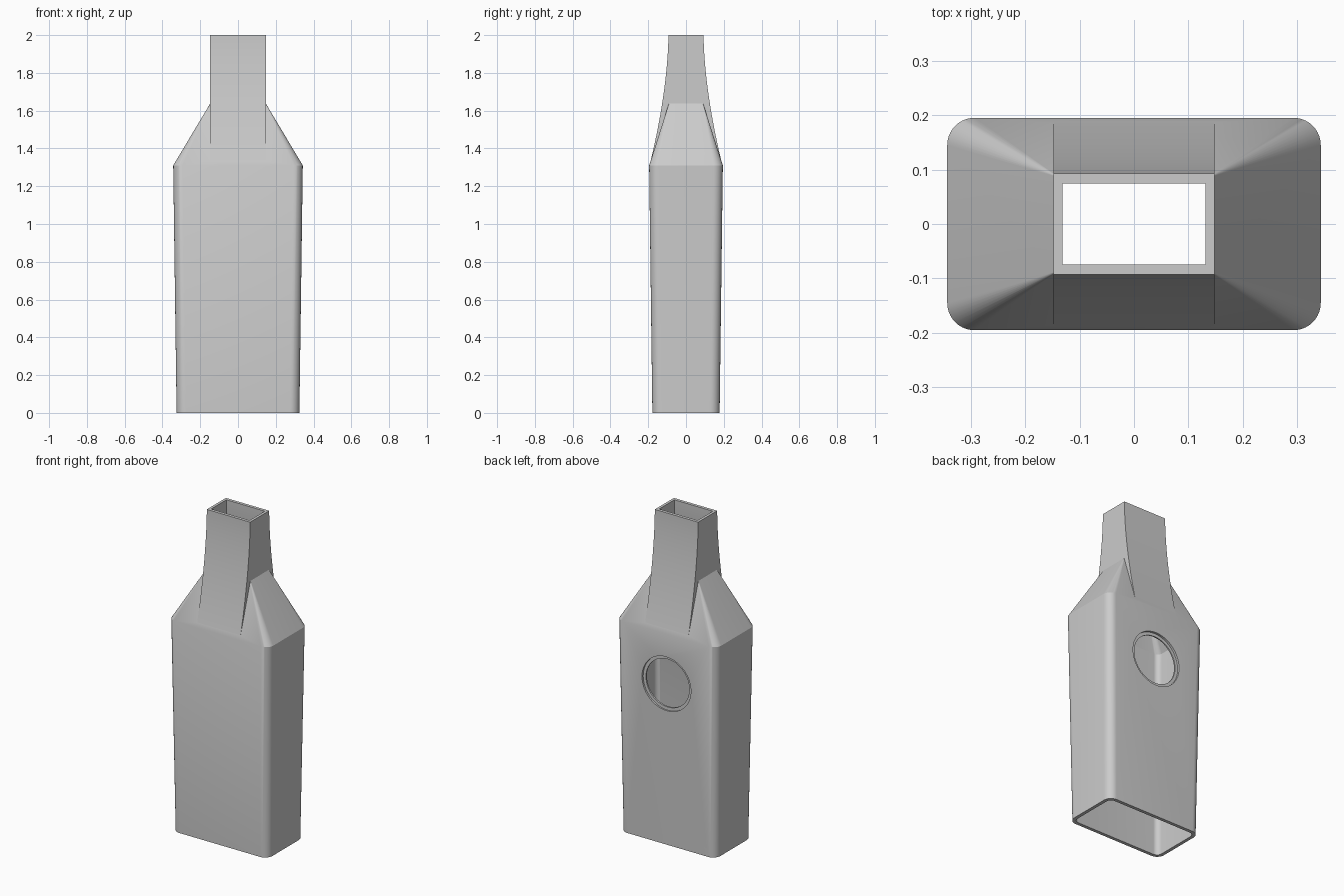
import bpy, bmesh, math
from mathutils import Matrix

if "Cube" in bpy.data.objects:
    bpy.data.objects.remove(bpy.data.objects["Cube"])

grey = bpy.data.materials.new("plain_grey")
grey.use_nodes = True
colour = (0.6, 0.6, 0.6, 1)
grey.diffuse_color = colour
grey.node_tree.nodes["Principled BSDF"].inputs["Base Color"].default_value = colour


def make(name, bm):
    bmesh.ops.recalc_face_normals(bm, faces=bm.faces)
    mesh = bpy.data.meshes.new(name)
    bm.to_mesh(mesh)
    bm.free()
    mesh.materials.append(grey)
    obj = bpy.data.objects.new(name, mesh)
    bpy.context.collection.objects.link(obj)
    return obj


def rounded_rect(hx, hy, r, seg=10):
    pts = []
    for i, (sx, sy) in enumerate([(1, 1), (-1, 1), (-1, -1), (1, -1)]):
        for k in range(seg + 1):
            a = math.pi / 2 * (i + k / seg)
            pts.append((sx * (hx - r) + r * math.cos(a),
                        sy * (hy - r) + r * math.sin(a)))
    return pts


def loft(name, rings):
    """Solid through rounded rectangles given as (z, half x, half y, radius)."""
    bm = bmesh.new()
    loops = [[bm.verts.new((x, y, z)) for x, y in rounded_rect(hx, hy, r)]
             for z, hx, hy, r in rings]
    n = len(loops[0])
    for a, b in zip(loops, loops[1:]):
        for i in range(n):
            j = (i + 1) % n
            bm.faces.new((a[i], a[j], b[j], b[i]))
    bm.faces.new(loops[0])
    bm.faces.new(loops[-1])
    return make(name, bm)


def flared_neck(name, hx, inset, top):
    """Side profile with a concave flare, extruded along x."""
    side = [(0.15, 1.2)]
    for k in range(25):
        t = 1 - k / 24
        side.append((0.093 + 0.1 * t ** 1.7 - inset, 2 - 0.69 * t))
    if top > 2:
        side.append((side[-1][0], top))
    outline = side + [(-y, z) for y, z in reversed(side)]
    bm = bmesh.new()
    face = bm.faces.new([bm.verts.new((-hx, y, z)) for y, z in outline])
    ext = bmesh.ops.extrude_face_region(bm, geom=[face])
    moved = [v for v in ext["geom"] if isinstance(v, bmesh.types.BMVert)]
    bmesh.ops.translate(bm, verts=moved, vec=(2 * hx, 0, 0))
    return make(name, bm)


def disc_cutter(name, radius, y0, y1):
    bm = bmesh.new()
    place = Matrix.Translation((0, (y0 + y1) / 2, 1.0)) @ Matrix.Rotation(math.pi / 2, 4, 'X')
    bmesh.ops.create_cone(bm, cap_ends=True, segments=64, radius1=radius,
                          radius2=radius, depth=y1 - y0, matrix=place)
    return make(name, bm)


def combine(target, tool, operation):
    mod = target.modifiers.new(operation.lower(), 'BOOLEAN')
    mod.operation, mod.object, mod.solver = operation, tool, 'EXACT'
    bpy.context.view_layer.objects.active = target
    bpy.ops.object.modifier_apply(modifier=mod.name)
    bpy.data.objects.remove(tool)


# Outer shell: tapered body, sloping shoulder and flared neck
shell = loft("nozzle_housing", [(0, 0.325, 0.178, 0.05), (1.31, 0.343, 0.195, 0.05),
                                (1.64, 0.146, 0.09, 0.002)])
combine(shell, flared_neck("neck", 0.148, 0, 2), 'UNION')

# Hollow interior, open at the bottom and the top
combine(shell, loft("body_cavity", [(-0.05, 0.304, 0.157, 0.032), (1.30, 0.322, 0.174, 0.032),
                                    (1.62, 0.128, 0.07, 0.002)]), 'DIFFERENCE')
combine(shell, flared_neck("neck_cavity", 0.131, 0.019, 2.05), 'DIFFERENCE')

# Round port with a shallow rim recess in the back wall
combine(shell, disc_cutter("port_recess", 0.167, 0.179, 0.3), 'DIFFERENCE')
combine(shell, disc_cutter("port_hole", 0.148, 0.1, 0.31), 'DIFFERENCE')

# Smooth corners, sharp edges
bpy.ops.object.select_all(action='DESELECT')
shell.select_set(True)
bpy.context.view_layer.objects.active = shell
bpy.ops.object.shade_smooth_by_angle(angle=math.radians(25))
